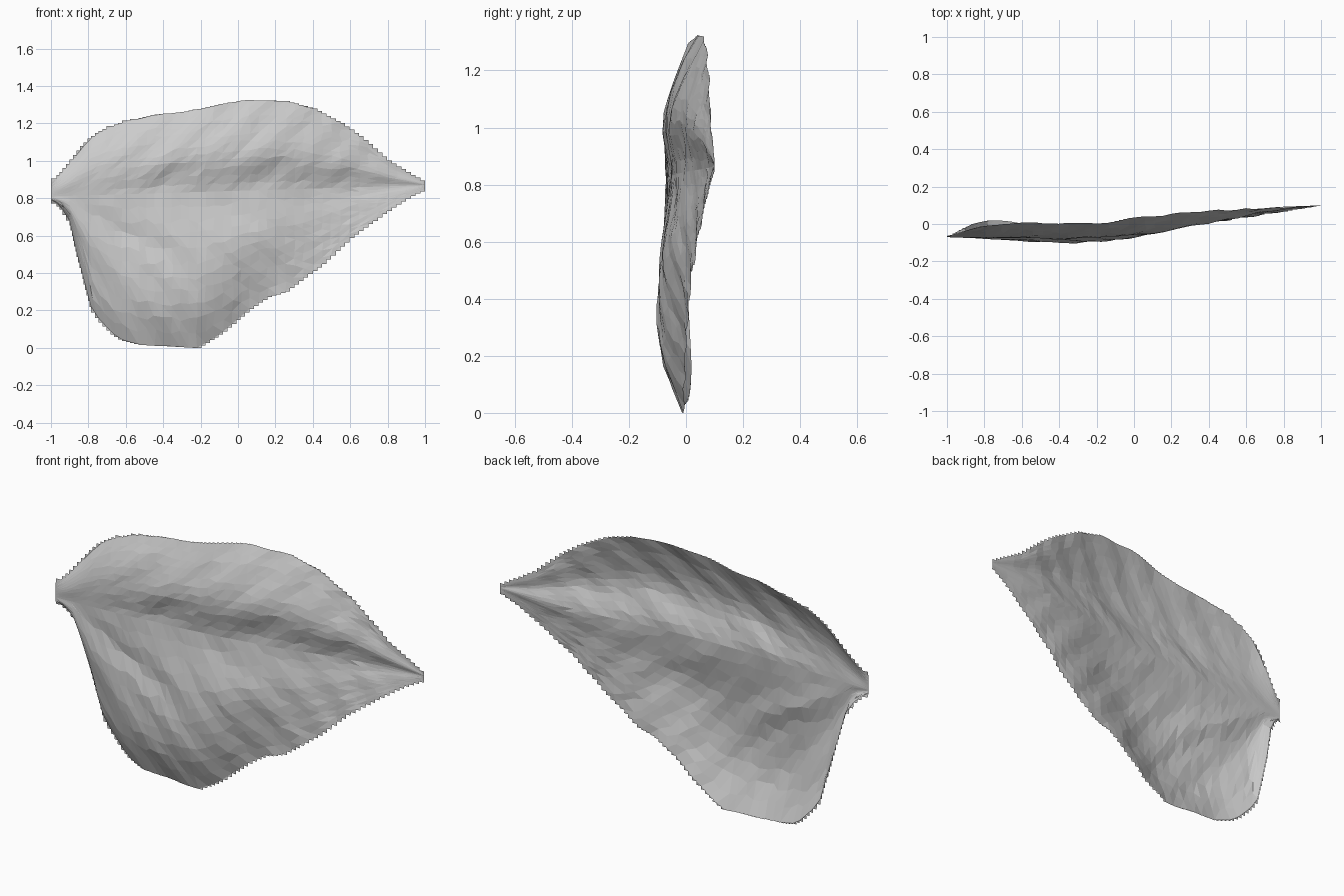
import bpy, bmesh, math, random

if "Cube" in bpy.data.objects:
    bpy.data.objects.remove(bpy.data.objects["Cube"])

random.seed(4)

# Leaf outline (x, z): upper and lower margin, running from stem to tip
UPPER = [(-1, .88), (-.95, .925), (-.88, 1.01), (-.8, 1.11), (-.72, 1.165), (-.6, 1.21),
         (-.42, 1.25), (-.28, 1.26), (-.1, 1.3), (.05, 1.325), (.25, 1.32), (.4, 1.28),
         (.55, 1.2), (.65, 1.13), (.8, 1.0), (.9, .94), (1, .88)]
LOWER = [(-1, .79), (-.95, .76), (-.9, .68), (-.87, .54), (-.82, .35), (-.78, .2),
         (-.72, .13), (-.64, .05), (-.54, .02), (-.22, 0), (-.1, .07), (.05, .2),
         (.15, .27), (.25, .3), (.45, .45), (.6, .59), (.75, .7), (.88, .79), (1, .85)]

# Depth y across the blade (v from lower margin to upper margin) at stations along x
VS = [-1, -.75, -.4, 0, .4, .75, 1]
XS = [-1, -.8, -.5, -.2, .1, .4, .7, 1]
DEPTH = [[-.07] * 7,
         [.015, -.04, -.08, -.07, -.08, -.05, -.01],
         [-.01, -.085, -.092, -.06, -.078, -.045, .005],
         [-.01, -.08, -.092, -.045, -.078, -.04, .005],
         [.0, -.03, -.055, -.015, -.05, -.01, .043],
         [.012, .012, .018, .04, .0, .035, .07],
         [.052, .058, .068, .085, .063, .078, .083],
         [.1] * 7]
# Side veins as recessed lines: start, end, depth
VEINS = [((-.9, .77), (-.25, .44), .022), ((-.93, .78), (-.7, .25), .01),
         ((-.93, .84), (-.55, 1.03), .014), ((-.5, .83), (.0, 1.08), .01),
         ((-.2, .82), (.35, .55), .008), ((.0, .85), (.45, 1.08), .01)]


def lerp(pts, x):
    for (a, p), (b, q) in zip(pts, pts[1:]):
        if x <= b:
            return p + (q - p) * (x - a) / (b - a)
    return pts[-1][1]


def spline(xs, ys, x):
    """Smooth cubic through the samples."""
    i = max(k for k in range(len(xs) - 1) if xs[k] <= x or k == 0)
    h = xs[i + 1] - xs[i]
    t = (x - xs[i]) / h

    def slope(k):
        a, b = max(k - 1, 0), min(k + 1, len(xs) - 1)
        return (ys[b] - ys[a]) / (xs[b] - xs[a]) * h
    return ((2*t**3 - 3*t*t + 1) * ys[i] + (t**3 - 2*t*t + t) * slope(i)
            + (3*t*t - 2*t**3) * ys[i + 1] + (t**3 - t*t) * slope(i + 1))


def seg_dist(x, z, a, b):
    dx, dz = b[0] - a[0], b[1] - a[1]
    t = max(0, min(1, ((x - a[0]) * dx + (z - a[1]) * dz) / (dx*dx + dz*dz)))
    return math.hypot(x - a[0] - t * dx, z - a[1] - t * dz), t


def depth(x, v, z):
    y = spline(VS, [spline(XS, [row[k] for row in DEPTH], x) for k in range(7)], v)
    fade = min(1, (1 - abs(x)) * 2.5)
    for a, b, deep in VEINS:
        d, t = seg_dist(x, z, a, b)
        y += deep * fade * math.sin(math.pi * (.1 + .85 * t)) * math.exp(-(d / .05) ** 2)
    # diagonal ripples fanning away from the midrib
    y += .004 * fade * min(1, abs(v) * 2) * math.sin(26 * (x - .9 * abs(z - .84)))
    return y + random.uniform(-.002, .002) * fade * fade


# Faceted leaf blade
NX, NV = 44, 22
bm = bmesh.new()
grid = []
for i in range(NX + 1):
    x0 = 2 * (i / NX) ** 1.12 - 1      # columns slightly denser near the stem
    col = []
    for j in range(NV + 1):
        v = 2 * j / NV - 1
        x = x0
        if 0 < i < NX and 0 < j < NV and j != NV // 2:
            x += random.uniform(-.008, .008)
            v += random.uniform(-.02, .02)
        mid = .84 + .03 * x
        z = mid + v * ((lerp(UPPER, x) - mid) if v > 0 else (mid - lerp(LOWER, x)))
        col.append(bm.verts.new((x, depth(x, v, z), z)))
    grid.append(col)
for i in range(NX):
    for j in range(NV):
        a, b, c, d = grid[i][j], grid[i+1][j], grid[i+1][j+1], grid[i][j+1]
        if j >= NV // 2:
            bm.faces.new((a, b, c))
            bm.faces.new((a, c, d))
        else:
            bm.faces.new((a, b, d))
            bm.faces.new((b, c, d))


# Stepped teeth along both margins
def teeth(p, q, up):
    n = max(1, round((q - p).length / .03))
    for k in range(n):
        a, b = p.lerp(q, k / n), p.lerp(q, (k + 1) / n)
        c = (a + b) / 2
        outer_a = (b.z > a.z) != up
        c.x, c.z = (b.x, a.z) if outer_a else (a.x, b.z)
        bm.faces.new([bm.verts.new(t) for t in ((a, b, c) if up else (b, a, c))])


for i in range(NX):
    teeth(grid[i][0].co.copy(), grid[i+1][0].co.copy(), False)
    teeth(grid[i][NV].co.copy(), grid[i+1][NV].co.copy(), True)

mesh = bpy.data.meshes.new("leaf_blade")
bm.to_mesh(mesh)
bm.free()
leaf = bpy.data.objects.new("leaf_blade", mesh)
bpy.context.collection.objects.link(leaf)
# rest the lowest point on z = 0
low = min(v.co.z for v in mesh.vertices)
for v in mesh.vertices:
    v.co.z -= low
